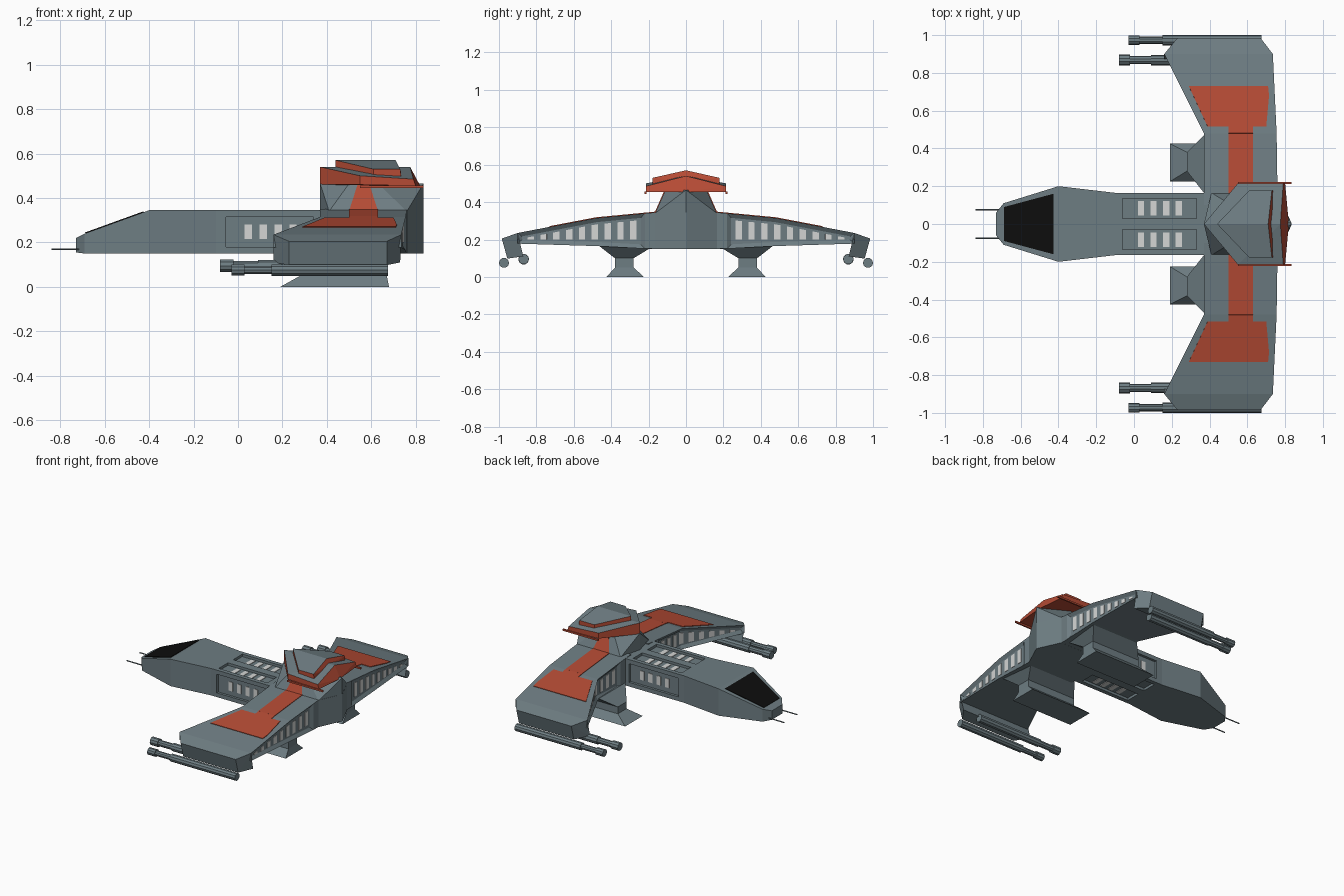
import bpy, bmesh, math
from mathutils import Vector

if "Cube" in bpy.data.objects:
    bpy.data.objects.remove(bpy.data.objects["Cube"])


def material(name, rgb):
    m = bpy.data.materials.new(name)
    m.diffuse_color = (*rgb, 1)
    m.use_nodes = True
    m.node_tree.nodes["Principled BSDF"].inputs["Base Color"].default_value = m.diffuse_color
    return m


GREY = material("hull_grey", (0.155, 0.205, 0.225))
RED = material("trim_red", (0.46, 0.07, 0.035))
LIGHT = material("vent_light_grey", (0.66, 0.67, 0.66))
BLACK = material("canopy_black", (0.004, 0.004, 0.004))


def finish(bm, name, *mats):
    bmesh.ops.recalc_face_normals(bm, faces=bm.faces[:])
    me = bpy.data.meshes.new(name)
    bm.to_mesh(me)
    bm.free()
    for m in mats:
        me.materials.append(m)
    ob = bpy.data.objects.new(name, me)
    bpy.context.collection.objects.link(ob)
    return ob


def loft_bm(rings):
    """Skin a list of equal-length point rings and cap both ends."""
    bm = bmesh.new()
    vs = [[bm.verts.new(p) for p in r] for r in rings]
    n = len(vs[0])
    for a, b in zip(vs, vs[1:]):
        for i in range(n):
            j = (i + 1) % n
            bm.faces.new((a[i], a[j], b[j], b[i]))
    bm.faces.new(vs[0])
    bm.faces.new(vs[-1][::-1])
    bmesh.ops.recalc_face_normals(bm, faces=bm.faces[:])
    bm.normal_update()
    return bm


def hull_bm(pts):
    bm = bmesh.new()
    for p in pts:
        bm.verts.new(p)
    bmesh.ops.convex_hull(bm, input=bm.verts[:])
    bmesh.ops.dissolve_limit(bm, angle_limit=0.01, verts=bm.verts[:], edges=bm.edges[:])
    bmesh.ops.recalc_face_normals(bm, faces=bm.faces[:])
    bm.normal_update()
    return bm


def plate(name, pts, mat, hint=(0, 0, 1), t=0.004):
    """Thin plate lying on a surface, raised towards hint."""
    p = [Vector(q) for q in pts]
    n = (p[1] - p[0]).cross(p[2] - p[0]).normalized()
    if n.dot(Vector(hint)) < 0:
        n = -n
    return finish(loft_bm([[q - n * 0.002 for q in p], [q + n * t for q in p]]), name, mat)


def tube(name, y, z, profile, sides=10):
    """Stepped round bar along x from (x, radius) pairs."""
    ang = [2 * math.pi * i / sides for i in range(sides)]
    rings = [[(x, y + r * math.cos(a), z + r * math.sin(a)) for a in ang] for x, r in profile]
    return finish(loft_bm(rings), name, GREY)


def sym(pts):
    return pts + [(x, -y, z) for x, y, z in pts if y]


def box(x0, x1, y0, y1, z0, z1):
    return [[(x, y0, z0), (x, y1, z0), (x, y1, z1), (x, y0, z1)] for x in (x0, x1)]


# Fuselage: rectangular sections along x (x, half width, bottom, top)
stations = [(-0.73, 0.06, 0.155, 0.22), (-0.69, 0.11, 0.15, 0.24), (-0.4, 0.2, 0.15, 0.345),
            (-0.1, 0.165, 0.15, 0.345), (0.76, 0.165, 0.15, 0.345), (0.835, 0.003, 0.15, 0.345)]
fuselage = finish(loft_bm([[(x, -w, b), (x, w, b), (x, w, t), (x, -w, t)]
                           for x, w, b, t in stations]), "fuselage", GREY)

# Vent recesses cut into the fuselage top, bottom and sides
cut_boxes = []
for s in (-1, 1):
    ys = sorted((s * 0.03, s * 0.135))
    yo = sorted((s * 0.147, s * 0.3))
    cut_boxes += [(-0.06, 0.33, *ys, 0.327, 0.4), (-0.06, 0.33, *ys, 0.1, 0.168),
                  (-0.055, 0.34, *yo, 0.18, 0.315)]
for b in cut_boxes:
    cutter = finish(loft_bm(box(*b)), "vent_cutter", GREY)
    cutter.hide_render = True
    mod = fuselage.modifiers.new("vent_recess", "BOOLEAN")
    mod.object = cutter
    mod.solver = "EXACT"
    bpy.context.view_layer.objects.active = fuselage
    bpy.ops.object.modifier_apply(modifier=mod.name)
    bpy.data.objects.remove(cutter)

# Light vent slots inside the recesses
for s in (-1, 1):
    for i in range(4):
        x0 = 0.02 + i * 0.067
        x1 = x0 + 0.033
        for z, up in ((0.327, 1), (0.168, -1)):
            plate("fuselage_vent", [(x0, s * 0.045, z), (x1, s * 0.045, z),
                                    (x1, s * 0.123, z), (x0, s * 0.123, z)], LIGHT, (0, 0, up))
        y = s * 0.147
        plate("side_vent", [(x0 + 0.01, y, 0.215), (x1 + 0.01, y, 0.215),
                            (x1 + 0.01, y, 0.28), (x0 + 0.01, y, 0.28)], LIGHT, (0, s, 0))

# Canopy on the sloped nose
def slope(x):
    return 0.24 + (x + 0.69) / 0.29 * 0.105
plate("canopy", [(x, y, slope(x)) for x, y in
                 ((-0.687, -0.09), (-0.687, 0.09), (-0.425, 0.16), (-0.425, -0.16))], BLACK)

# Neck below the bridge
finish(hull_bm(sym([(0.37, 0, 0.34), (0.41, 0.165, 0.34), (0.76, 0.165, 0.34), (0.835, 0, 0.34),
                    (0.37, 0, 0.465), (0.5, 0.11, 0.465), (0.63, 0.11, 0.465),
                    (0.835, 0, 0.465)])), "neck", GREY)

# Bridge: two stacked arrowhead slabs, grey on top and red around
def slab(name, pts):
    bm = hull_bm(sym(pts))
    for f in bm.faces:
        f.material_index = 0 if f.normal.z > 0.6 else 1
    finish(bm, name, GREY, RED)

slab("bridge_lower", [(0.37, 0, 0.46), (0.55, 0.215, 0.46), (0.8, 0.215, 0.455), (0.82, 0, 0.455),
                      (0.37, 0, 0.54), (0.55, 0.215, 0.5), (0.79, 0.215, 0.485), (0.775, 0, 0.54)])
slab("bridge_upper", [(0.44, 0, 0.5), (0.61, 0.178, 0.495), (0.735, 0.178, 0.495), (0.74, 0, 0.5),
                      (0.44, 0, 0.57), (0.61, 0.178, 0.53), (0.73, 0.178, 0.53), (0.71, 0, 0.57)])

# Wing sections: y, leading x, trailing x, bottom z, top z
WING = [(0.1, 0.37, 0.76, 0.15, 0.351), (0.22, 0.37, 0.759, 0.151, 0.34),
        (0.48, 0.37, 0.755, 0.165, 0.315), (0.9, 0.16, 0.735, 0.178, 0.235)]


def wing_at(y, k):
    for a, b in zip(WING, WING[1:]):
        if y <= b[0]:
            return a[k] + (b[k] - a[k]) * (y - a[0]) / (b[0] - a[0])
    return WING[-1][k]


for s, side in ((-1, "left"), (1, "right")):
    # Wing with recessed leading and trailing edges
    bm = loft_bm([[(l, s * y, b), (l, s * y, t), (r, s * y, t), (r, s * y, b)]
                  for y, l, r, b, t in WING])
    edge_faces = [f for f in bm.faces if abs(f.normal.x) > 0.7
                  and abs(f.calc_center_median().y) > 0.22]
    bmesh.ops.inset_region(bm, faces=edge_faces, thickness=0.022, depth=-0.015,
                           use_even_offset=True, use_boundary=True)
    finish(bm, side + "_wing", GREY)

    # Edge vent slots, shrinking outward
    for i in range(9):
        y0 = 0.265 + i * 0.0685
        y1 = y0 + 0.034
        for k, d in ((1, 1), (2, -1)):
            off = 0.0168 if k == 1 and y0 > 0.47 else 0.015
            pts = [(wing_at(y, k) + d * off, s * y, z) for y, z in
                   ((y0, 0.2), (y1, 0.2), (y1, wing_at(y1, 4) - 0.034),
                    (y0, wing_at(y0, 4) - 0.034))]
            plate(side + "_wing_vent", pts, LIGHT, (-d, 0, 0), 0.003)

    # Red stripes and panels on wing and neck
    def on_wing(*xy):
        return [(x, s * y, wing_at(y, 4)) for x, y in xy]
    plate(side + "_stripe_inner", on_wing((0.5, 0.16), (0.63, 0.16), (0.63, 0.48), (0.5, 0.48)), RED)
    plate(side + "_stripe_outer", on_wing((0.5, 0.48), (0.63, 0.48), (0.63, 0.52), (0.5, 0.52)), RED)
    plate(side + "_wing_panel", on_wing((0.39, 0.515), (0.7, 0.515), (0.715, 0.68),
                                        (0.71, 0.73), (0.29, 0.73)), RED)
    plate(side + "_neck_stripe", [(0.5, s * 0.165, 0.34), (0.63, s * 0.165, 0.34),
                                  (0.59, s * 0.11, 0.465), (0.54, s * 0.11, 0.465)],
          RED, (0, s, 0.5))

    # Drooping wing tip
    finish(hull_bm([(x, s * y, z) for x, y, z in
                    ((0.16, 0.9, 0.235), (0.735, 0.9, 0.235), (0.23, 0.985, 0.205),
                     (0.67, 0.985, 0.205), (0.16, 0.87, 0.11), (0.73, 0.87, 0.11),
                     (0.23, 0.955, 0.098), (0.67, 0.955, 0.098))]), side + "_wing_tip", GREY)

    # Twin guns below the tip
    tube(side + "_outer_gun", s * 0.973, 0.075,
         [(-0.03, 0.026), (0.03, 0.026), (0.03, 0.019), (0.15, 0.019), (0.15, 0.027), (0.675, 0.027)])
    tube(side + "_inner_gun", s * 0.868, 0.095,
         [(-0.08, 0.029), (-0.02, 0.029), (-0.02, 0.022), (0.09, 0.022), (0.09, 0.028), (0.6, 0.028)])

    # Landing pod: flared foot, straight pylon, flared root
    rings = [(0, 0.19, 0.68, 0.225, 0.425), (0.05, 0.28, 0.67, 0.28, 0.38),
             (0.1, 0.28, 0.67, 0.28, 0.38), (0.17, 0.37, 0.74, 0.165, 0.47)]
    finish(loft_bm([[(a, s * c, z), (b, s * c, z), (b, s * d, z), (a, s * d, z)]
                    for z, a, b, c, d in rings]), side + "_landing_pod", GREY)

    # Bridge rail and nose antenna
    ya, yb = sorted((s * 0.211, s * 0.222))
    finish(loft_bm(box(0.55, 0.835, ya, yb, 0.444, 0.456)), side + "_bridge_rail", RED)
    tube(side + "_antenna", s * 0.075, 0.17, [(-0.84, 0.004), (-0.68, 0.004)], 6)
